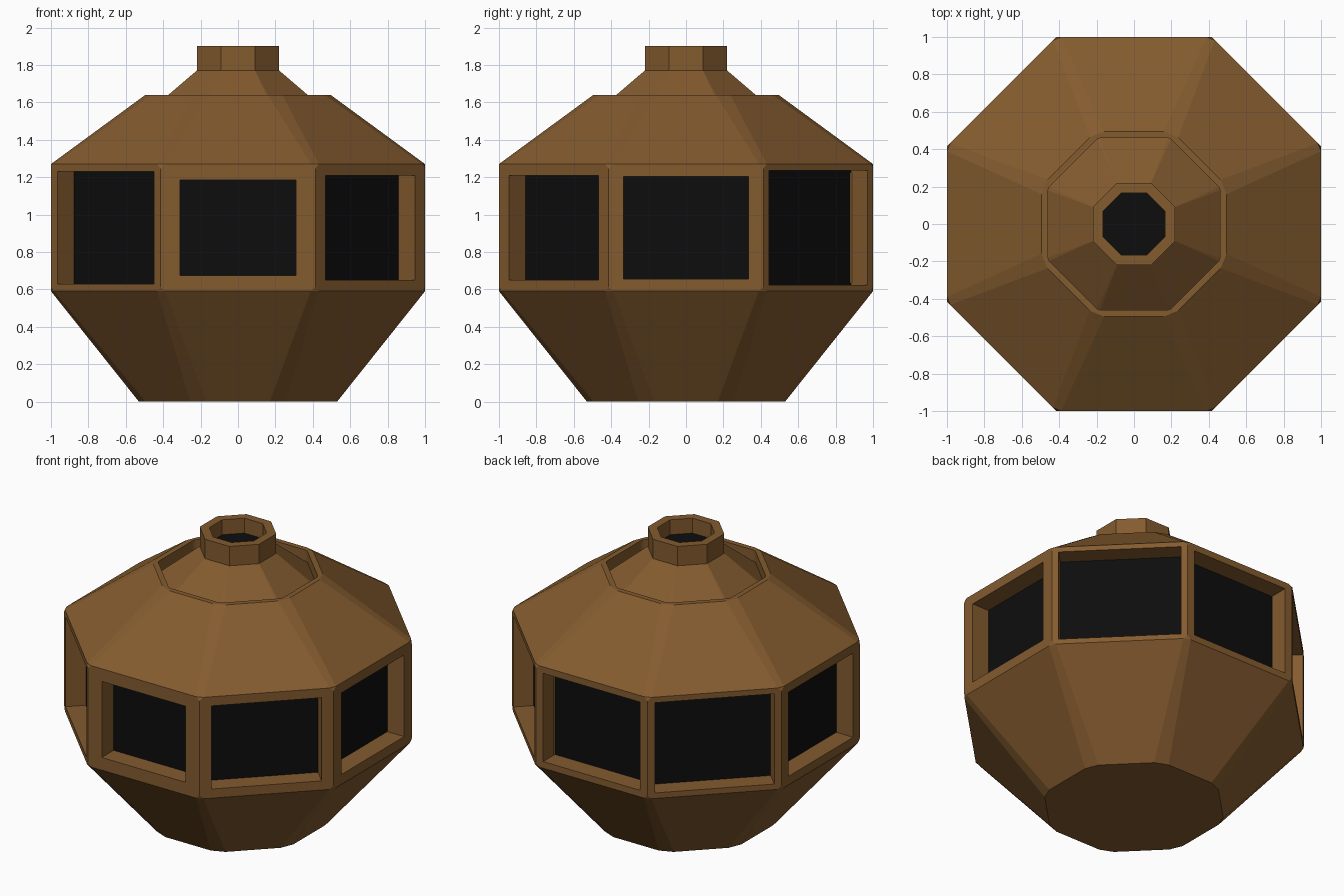
import bpy, bmesh, math

if "Cube" in bpy.data.objects:
    bpy.data.objects.remove(bpy.data.objects["Cube"])

T = math.tan(math.pi / 8)


def material(name, col):
    m = bpy.data.materials.new(name)
    m.diffuse_color = (*col, 1)
    m.use_nodes = True
    m.node_tree.nodes["Principled BSDF"].inputs["Base Color"].default_value = m.diffuse_color
    return m


BROWN = material("brown_clay", (0.23, 0.105, 0.028))
BLACK = material("dark_pane", (0.004, 0.004, 0.004))


def point(k, a, u, z):
    """Point on octagon side k: a = distance out, u = sideways."""
    t = k * math.pi / 4
    return (a * math.cos(t) - u * math.sin(t), a * math.sin(t) + u * math.cos(t), z)


def ring(bm, a, z, c):
    """Octagon ring whose corners are clipped by c."""
    return [bm.verts.new(point(k, a, s * (a * T - c), z)) for k in range(8) for s in (-1, 1)]


def bridge(bm, r0, r1, skip=lambda i: False):
    n = len(r0)
    for i in range(n):
        if not skip(i):
            j = (i + 1) % n
            bm.faces.new((r0[i], r0[j], r1[j], r1[i]))


def finish(bm, name, mat):
    bmesh.ops.remove_doubles(bm, verts=bm.verts, dist=0.0005)
    me = bpy.data.meshes.new(name)
    bm.to_mesh(me)
    bm.free()
    me.materials.append(mat)
    ob = bpy.data.objects.new(name, me)
    bpy.context.collection.objects.link(ob)
    return ob


def loft(name, rows, mat):
    bm = bmesh.new()
    rings = [ring(bm, *r) for r in rows]
    for r0, r1 in zip(rings, rings[1:]):
        bridge(bm, r0, r1)
    return finish(bm, name, mat)


# Body: bowl, window band and roof with a flat rim
Z0, Z1 = 0.615, 1.245
rows = [(0.53, 0, 0.05), (1, 0.59, 0.025), (1, Z0, 0), (1, Z1, 0), (1, 1.27, 0.025),
        (0.495, 1.64, 0.045), (0.46, 1.64, 0.01), (0.46, 1.565, 0.01)]
body = bmesh.new()
rings = [ring(body, *r) for r in rows]
for n, (r0, r1) in enumerate(zip(rings, rings[1:])):
    if n != 2:                      # the band is made of window frames below
        bridge(body, r0, r1)
body.faces.new(rings[0][::-1])

# Window frames, reveals and dark panes (opening scale per side, from +x counter-clockwise)
panes = bmesh.new()
ZC, HH, DEPTH = 0.93, 0.34, 0.125


def rect(bm, k, a, u, z0, z1):
    return [bm.verts.new(point(k, a, *p)) for p in ((-u, z0), (u, z0), (u, z1), (-u, z1))]


for k, s in enumerate((0.805, 0.9, 0.87, 0.89, 0.83, 0.885, 0.75, 0.82)):
    hole = (T * s, ZC - HH * s, ZC + HH * s)
    outer = rect(body, k, 1, T, Z0, Z1)
    edge = rect(body, k, 1, *hole)
    back = rect(body, k, 1 - DEPTH, *hole)
    bridge(body, outer, edge)
    bridge(body, edge, back)
    panes.faces.new(rect(panes, k, 1 - DEPTH, *hole))
finish(body, "lantern_body", BROWN)
finish(panes, "window_panes", BLACK)

# Sloped neck and chimney collar
loft("neck", [(0.46, 1.565, 0.01), (0.22, 1.77, 0)], BROWN)
loft("chimney_collar", [(0.22, 1.77, 0), (0.22, 1.9, 0), (0.165, 1.9, 0), (0.165, 1.8, 0)], BROWN)

# Dark floor of the chimney opening
bm = bmesh.new()
bm.faces.new([bm.verts.new(point(k, 0.165, 0.165 * T, 1.8)) for k in range(8)])
finish(bm, "chimney_opening", BLACK)
